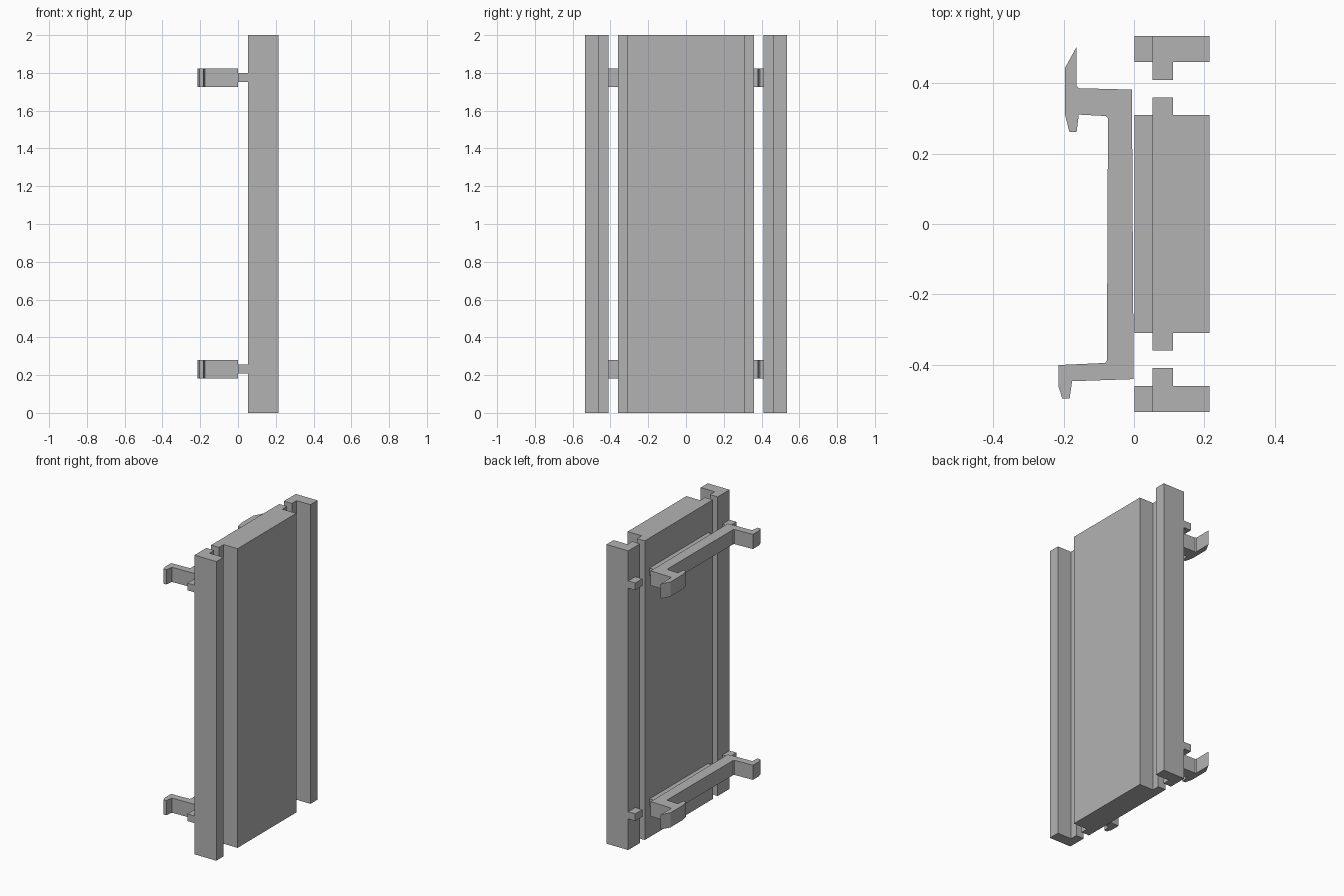
import bpy
import bmesh

cube = bpy.data.objects.get("Cube")
if cube:
    bpy.data.objects.remove(cube, do_unlink=True)

grey = bpy.data.materials.new("plain grey")
grey.use_nodes = True
colour = (0.45, 0.45, 0.45, 1)
grey.diffuse_color = colour
grey.node_tree.nodes["Principled BSDF"].inputs["Base Color"].default_value = colour


def extrude_profile(name, points, z0, z1):
    """Solid with an (x, y) outline running from z0 to z1."""
    bm = bmesh.new()
    face = bm.faces.new([bm.verts.new((x, y, z0)) for x, y in points])
    result = bmesh.ops.extrude_face_region(bm, geom=[face])
    top = [v for v in result["geom"] if isinstance(v, bmesh.types.BMVert)]
    bmesh.ops.translate(bm, verts=top, vec=(0, 0, z1 - z0))
    bmesh.ops.recalc_face_normals(bm, faces=bm.faces)
    mesh = bpy.data.meshes.new(name)
    bm.to_mesh(mesh)
    bm.free()
    mesh.materials.append(grey)
    obj = bpy.data.objects.new(name, mesh)
    bpy.context.collection.objects.link(obj)
    return obj


def rectangle(x0, x1, y0, y1):
    return [(x0, y0), (x1, y0), (x1, y1), (x0, y1)]


BACK, LIP, FRONT, HEIGHT = 0.053, 0.111, 0.214, 2.0
PANEL, TONGUE = 0.31, 0.36
INNER, STEP, OUTER = 0.41, 0.46, 0.535

# Centre panel with a tongue along each long edge
half = [(FRONT, PANEL), (LIP, PANEL), (LIP, TONGUE), (BACK, TONGUE)]
extrude_profile("centre_panel", [(x, -y) for x, y in reversed(half)] + half, 0, HEIGHT)

# Side strips with inward lips
strip = [(BACK, INNER), (LIP, INNER), (LIP, STEP),
         (FRONT, STEP), (FRONT, OUTER), (BACK, OUTER)]
for side, s in (("left", 1), ("right", -1)):
    extrude_profile(side + "_strip", [(x, s * y) for x, y in strip], 0, HEIGHT)

# Mounting clip outline: spring hook, long web, short hook
clip = [(-0.163, 0.504), (-0.163, 0.392), (-0.157, 0.386), (-0.006, 0.382),
        (-0.001, -0.441), (-0.176, -0.447), (-0.183, -0.496), (-0.204, -0.496),
        (-0.214, -0.464), (-0.214, -0.401), (-0.082, -0.395), (-0.077, -0.388),
        (-0.074, 0.300), (-0.080, 0.307), (-0.157, 0.311), (-0.163, 0.262),
        (-0.184, 0.262), (-0.196, 0.311), (-0.196, 0.444)]

# Clips and the small spacer bars behind each board
for level, z in (("lower", 0.232), ("upper", 1.775)):
    extrude_profile(level + "_clip", clip, z - 0.049, z + 0.049)
    for part, y0, y1 in (("centre", -PANEL, PANEL),
                         ("left", STEP, OUTER), ("right", -OUTER, -STEP)):
        extrude_profile(f"{level}_{part}_spacer", rectangle(0.001, BACK, y0, y1),
                        z - 0.024, z + 0.024)
